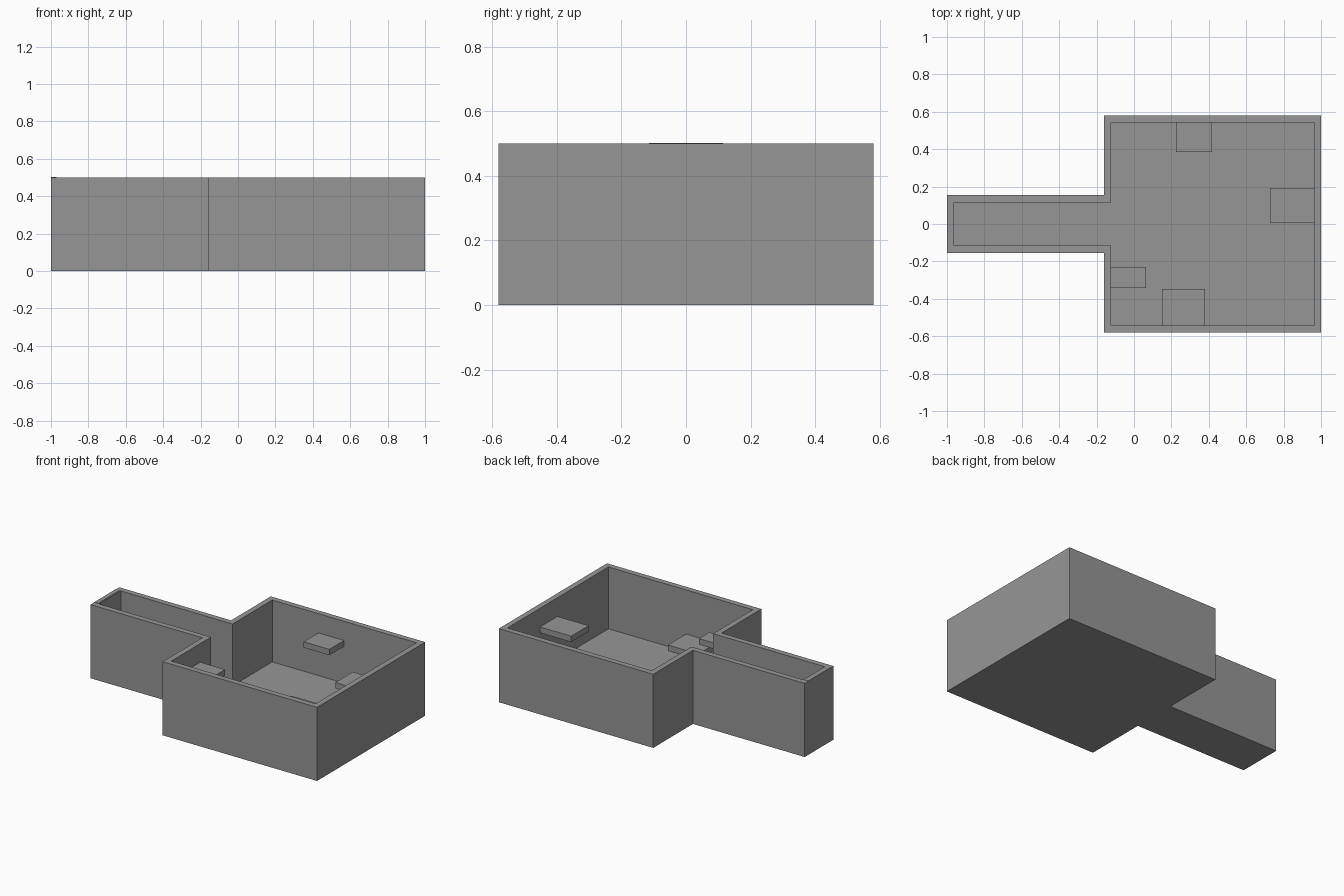
import bpy
import bmesh

cube = bpy.data.objects.get("Cube")
if cube:
    bpy.data.objects.remove(cube, do_unlink=True)

# Single plain grey for everything
grey = bpy.data.materials.new("stone grey")
grey.use_nodes = True
grey.diffuse_color = (0.305, 0.305, 0.305, 1)
grey.node_tree.nodes["Principled BSDF"].inputs["Base Color"].default_value = grey.diffuse_color

HEIGHT = 0.5
FLOOR = 0.08
WALL = 0.038


def add_object(name, bm):
    bmesh.ops.recalc_face_normals(bm, faces=bm.faces)
    mesh = bpy.data.meshes.new(name)
    bm.to_mesh(mesh)
    bm.free()
    mesh.materials.append(grey)
    obj = bpy.data.objects.new(name, mesh)
    bpy.context.collection.objects.link(obj)


def box(name, x, y, z):
    bm = bmesh.new()
    bmesh.ops.create_cube(bm, size=1)
    for v in bm.verts:
        for i, (low, high) in enumerate((x, y, z)):
            v.co[i] = high if v.co[i] > 0 else low
    add_object(name, bm)


def outline(inset):
    """Plan of the square room with its corridor, moved inward by inset."""
    left, join, right = -1 + inset, -0.16 + inset, 1 - inset
    hall, room = 0.154 - inset, 0.58 - inset
    half = [(left, hall), (join, hall), (join, room), (right, room)]
    return half + [(x, -y) for x, y in reversed(half)]


# Open shell: outer walls, rim, inner walls and floor
bm = bmesh.new()
rings = [[bm.verts.new((x, y, z)) for x, y in outline(inset)]
         for inset, z in ((0, 0), (0, HEIGHT), (WALL, HEIGHT), (WALL, FLOOR))]
count = len(rings[0])
for a, b in zip(rings, rings[1:]):
    for i in range(count):
        j = (i + 1) % count
        bm.faces.new((a[i], a[j], b[j], b[i]))
bm.faces.new(rings[0])
bm.faces.new(rings[-1])
add_object("room_and_corridor", bm)

# Slightly raised capping on the corridor end wall
box("corridor_end_cap", (-1, -0.97), (-0.115, 0.115), (HEIGHT - 0.01, HEIGHT + 0.002))

# Ledges projecting from the four room walls
box("back_ledge", (0.225, 0.418), (0.384, 0.55), (0.33, 0.37))
box("left_ledge", (0.728, 0.97), (0.005, 0.192), (0.333, 0.373))
box("right_ledge", (-0.13, 0.064), (-0.342, -0.23), (0.333, 0.373))
box("front_ledge", (0.15, 0.38), (-0.55, -0.348), (0.16, 0.2))

# Two crossed low slabs in the middle of the floor
box("wide_floor_slab", (0.225, 0.535), (-0.038, 0.16), (FLOOR - 0.02, FLOOR + 0.004))
box("deep_floor_slab", (0.263, 0.497), (-0.075, 0.198), (FLOOR - 0.02, FLOOR + 0.005))
